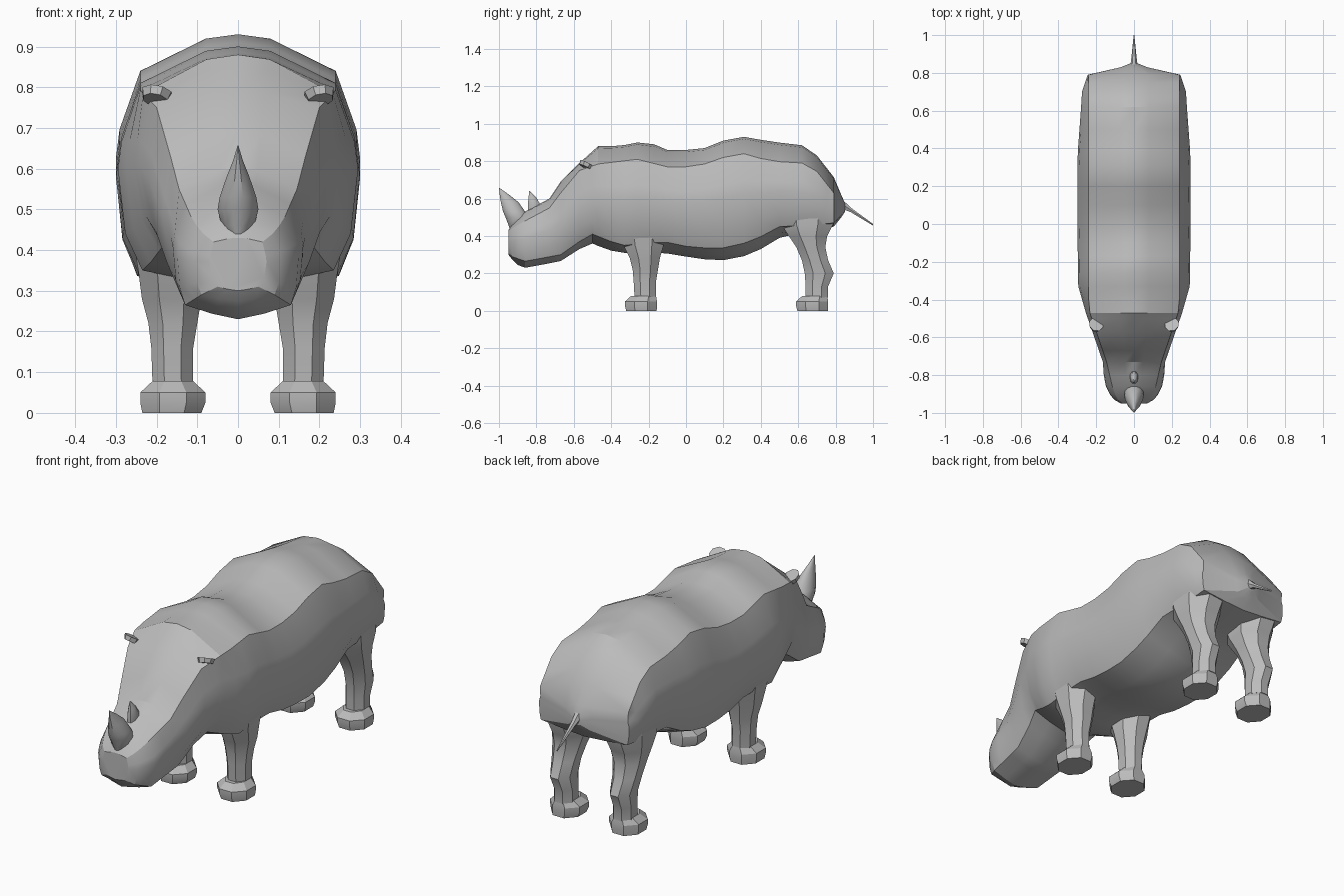
import bpy, bmesh, math
from mathutils import Matrix

hide = bpy.data.materials.new("grey hide")
hide.diffuse_color = (0.5, 0.5, 0.5, 1)


def loft(name, rings, angle=26, matrix=None):
    """Skin a list of closed rings and cap both ends."""
    bm = bmesh.new()
    vs = [[bm.verts.new(p) for p in r] for r in rings]
    n = len(rings[0])
    for a, b in zip(vs, vs[1:]):
        for i in range(n):
            j = (i + 1) % n
            bm.faces.new((a[i], a[j], b[j], b[i]))
    bm.faces.new(vs[0])
    bm.faces.new(vs[-1])
    if matrix:
        bm.transform(matrix)
    bmesh.ops.recalc_face_normals(bm, faces=bm.faces)
    me = bpy.data.meshes.new(name)
    bm.to_mesh(me)
    bm.free()
    me.materials.append(hide)
    ob = bpy.data.objects.new(name, me)
    bpy.context.collection.objects.link(ob)
    bpy.ops.object.select_all(action='DESELECT')
    ob.select_set(True)
    bpy.context.view_layer.objects.active = ob
    bpy.ops.object.shade_smooth_by_angle(angle=math.radians(angle))
    return ob


def stack(name, rows, side=1, dy=0, n=8, angle=26, matrix=None):
    """Loft horizontal n-gons; each row is (z, y0, y1, x0, x1)."""
    k = 1 / math.cos(math.pi / n)
    rings = []
    for z, y0, y1, x0, x1 in rows:
        ring = []
        for i in range(n):
            t = 2 * math.pi * (i + 0.5) / n
            ring.append((side * ((x0 + x1) / 2 + k * (x1 - x0) / 2 * math.cos(t)),
                         dy + (y0 + y1) / 2 + k * (y1 - y0) / 2 * math.sin(t), z))
        rings.append(ring)
    return loft(name, rings, angle, matrix)


def interp(pts, y):
    for a, b in zip(pts, pts[1:]):
        if y <= b[0]:
            t = max(0, (y - a[0]) / (b[0] - a[0]))
            return a[1] + (b[1] - a[1]) * t
    return pts[-1][1]


# Body and head: long profile lines as (y, value)
TOP = [(-.95, .43), (-.93, .46), (-.88, .52), (-.73, .60), (-.67, .69), (-.57, .79),
       (-.47, .88), (-.36, .88), (-.26, .90), (-.17, .89), (-.10, .86), (0, .86),
       (.10, .87), (.20, .91), (.31, .93), (.45, .905), (.62, .885), (.70, .83),
       (.79, .715), (.83, .62), (.85, .575)]
CREASE = [(-.95, .42), (-.93, .44), (-.88, .47), (-.73, .55), (-.67, .63), (-.57, .75),
          (-.47, .785), (-.26, .81), (-.10, .77), (0, .77), (.10, .785), (.20, .82),
          (.31, .84), (.45, .80), (.62, .79), (.70, .745), (.79, .63), (.83, .59), (.85, .565)]
CREASE_W = [(-.95, .06), (-.93, .085), (-.88, .11), (-.73, .145), (-.57, .20), (-.45, .24),
            (.79, .24), (.83, .07), (.85, .02)]
MID_W = [(-.95, .07), (-.93, .105), (-.88, .145), (-.80, .16), (-.73, .165), (-.57, .22),
         (-.47, .255), (-.33, .295), (0, .30), (.35, .30), (.62, .28), (.70, .275),
         (.79, .245), (.83, .07), (.85, .02)]
LOW = [(-.95, .31), (-.93, .29), (-.86, .265), (-.67, .30), (-.57, .37), (-.50, .41),
       (-.40, .37), (-.33, .35), (-.12, .37), (0, .345), (.17, .33), (.35, .37),
       (.50, .45), (.70, .46), (.79, .47), (.83, .51), (.85, .535)]
LOW_W = [(-.95, .05), (-.93, .09), (-.86, .13), (-.67, .145), (-.57, .16), (-.45, .20),
         (-.33, .235), (0, .245), (.35, .25), (.79, .235), (.83, .06), (.85, .02)]
BOTTOM = [(-.95, .30), (-.93, .275), (-.90, .245), (-.86, .23), (-.75, .25), (-.65, .27),
          (-.57, .33), (-.50, .36), (-.42, .325), (-.33, .31), (-.12, .31), (0, .29),
          (.17, .265), (.35, .30), (.50, .39), (.62, .42), (.79, .45), (.83, .50), (.85, .53)]

rings = []
for y in (-.95, -.93, -.90, -.86, -.80, -.73, -.67, -.57, -.50, -.47, -.40, -.33, -.26,
          -.17, -.10, 0, .10, .20, .31, .40, .50, .62, .70, .75, .79, .83, .85):
    zt, zc, wc, wm, zl, wl, zb = (interp(p, y) for p in
                                  (TOP, CREASE, CREASE_W, MID_W, LOW, LOW_W, BOTTOM))
    h = zc - zl
    half = [(wc * .33, zt - .12 * (zt - zc)), (wc, zc), (wm * .97, zl + .7 * h),
            (wm, zl + .55 * h), (wl * .3 + wm * .7, zl + .2 * h), (wl, zl),
            (wl * .5, zb + .4 * (zl - zb))]
    ring = [(0, zt)] + half + [(0, zb)] + [(-x, z) for x, z in reversed(half)]
    rings.append([(x, y, z) for x, z in ring])
loft("body_and_head", rings)

# Legs, hooves and ears, mirrored left and right
FRONT = [(.07, -.275, -.16, .11, .21), (.16, -.28, -.16, .11, .213), (.22, -.285, -.15, .10, .22),
         (.28, -.30, -.14, .09, .236), (.35, -.335, -.12, .085, .245), (.50, -.37, -.09, .09, .27)]
HIND = [(.07, .64, .76, .11, .21), (.13, .64, .76, .11, .21), (.20, .635, .79, .11, .215),
        (.27, .62, .76, .105, .225), (.34, .59, .745, .09, .235), (.40, .55, .755, .07, .245),
        (.46, .51, .785, .06, .255), (.60, .50, .79, .08, .25)]
HOOF = [(0, -.32, -.157, .09, .235), (.025, -.326, -.155, .08, .24),
        (.05, -.326, -.155, .08, .24), (.078, -.295, -.16, .11, .21)]
EAR = [(-.011, -.034, .034, -.03, .03), (.011, -.038, .038, -.036, .036)]
for s, tag in ((1, "left"), (-1, "right")):
    stack("front_leg_" + tag, FRONT, s)
    stack("hind_leg_" + tag, HIND, s)
    stack("front_hoof_" + tag, HOOF, s)
    stack("hind_hoof_" + tag, HOOF, s, dy=.915)
    place = (Matrix.Translation((s * .201, -.535, .778))
             @ Matrix.Rotation(math.radians(-26), 4, 'X')
             @ Matrix.Rotation(math.radians(-10 * s), 4, 'Y'))
    stack("ear_" + tag, EAR, s, matrix=place)

# Horns
stack("front_horn", [(.43, -.94, -.87, -.02, .02), (.46, -.95, -.84, -.04, .04),
                     (.50, -.965, -.845, -.05, .05), (.53, -.978, -.86, -.045, .045),
                     (.58, -.99, -.895, -.028, .028), (.62, -.996, -.945, -.012, .012),
                     (.657, -1.0, -.998, -.001, .001)], n=12, angle=40)
stack("rear_horn", [(.53, -.845, -.78, -.018, .018), (.57, -.845, -.78, -.022, .022),
                    (.605, -.842, -.80, -.014, .014), (.64, -.838, -.834, -.001, .001)],
      angle=50)

# Tail
tail = []
for y, z, rx, rz in ((.80, .58, .035, .05), (.85, .56, .018, .025),
                     (.88, .54, .014, .014), (1.0, .46, .002, .005)):
    tail.append([(rx * math.cos(math.pi * i / 3), y, z + rz * math.sin(math.pi * i / 3))
                 for i in range(6)])
loft("tail", tail, 40)
